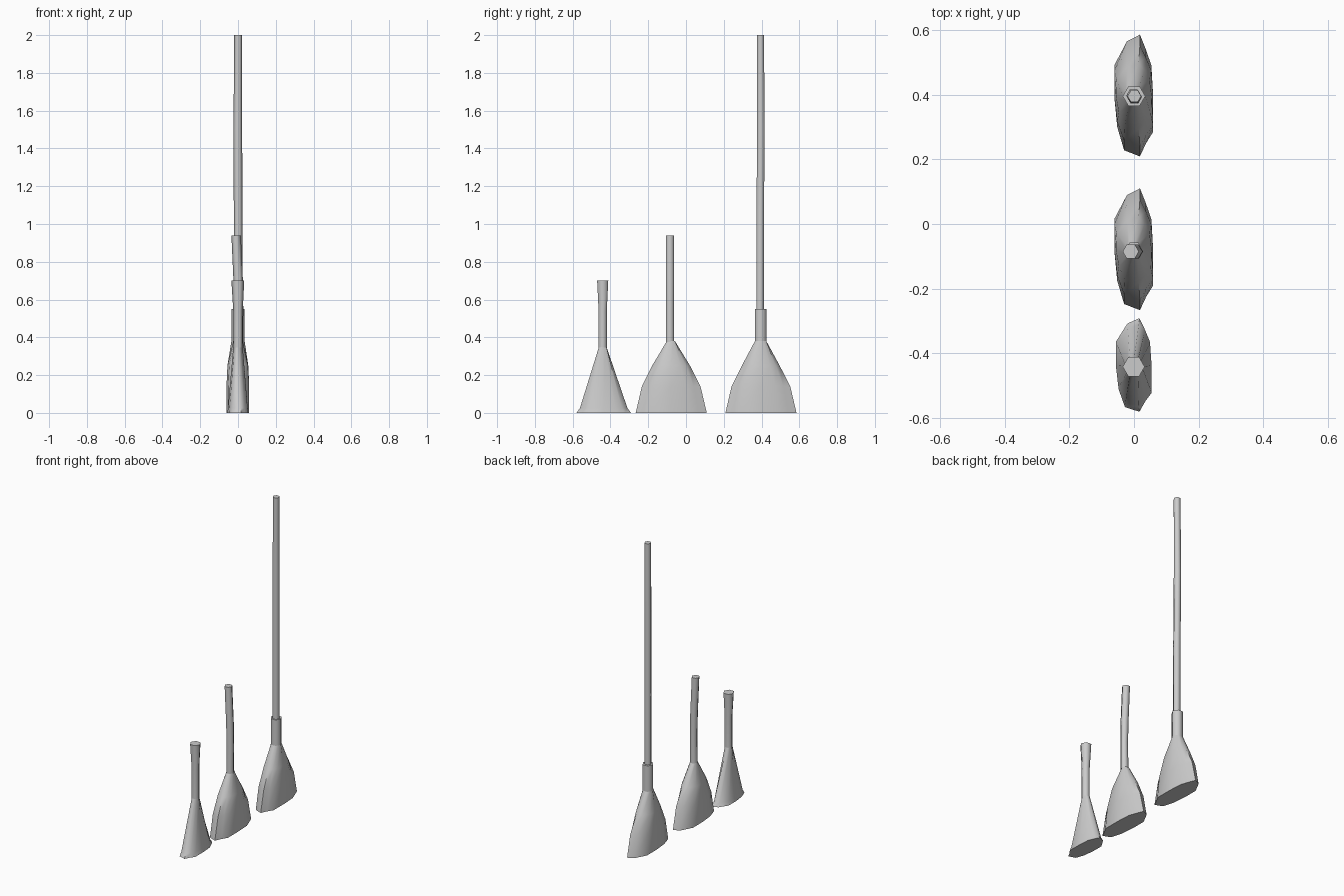
import bpy, bmesh, math

if "Cube" in bpy.data.objects:
    bpy.data.objects.remove(bpy.data.objects["Cube"])

# Flattened, slightly irregular bristle footprint, normalised to about one
FOOT = [(0.97, 0), (0.88, 0.5), (0.6, 0.76), (0.3, 1), (-0.36, 0.89), (-1, 0.5),
        (-1, 0), (-0.85, -0.5), (-0.5, -0.88), (0.3, -0.98), (0.62, -0.76), (0.97, -0.58)]


def hexagon(n):
    pts = []
    for i in range(n):
        a = 2 * math.pi * i / n
        r = 1 if (i * 6) % n == 0 else math.cos(math.pi / 6)
        pts.append((r * math.cos(a), r * math.sin(a)))
    return pts


def loft(name, rings, y0, n=6, cap_top=True):
    """rings: (z, x centre, y offset, x radius, y radius, footprint amount)"""
    bm = bmesh.new()
    base = hexagon(n)
    loops = []
    for z, cx, cy, rx, ry, f in rings:
        loop = []
        for i, (hx, hy) in enumerate(base):
            fx, fy = FOOT[i] if n == 12 else (hx, hy)
            x, y = hx + (fx - hx) * f, hy + (fy - hy) * f
            loop.append(bm.verts.new((cx + x * rx, y0 + cy + y * ry, z)))
        loops.append(loop)
    for a, b in zip(loops, loops[1:]):
        for i in range(n):
            j = (i + 1) % n
            bm.faces.new((a[i], a[j], b[j], b[i]))
    bm.faces.new(loops[0][::-1])
    if cap_top:
        bm.faces.new(loops[-1])
    me = bpy.data.meshes.new(name)
    bm.to_mesh(me)
    bm.free()
    ob = bpy.data.objects.new(name, me)
    bpy.context.collection.objects.link(ob)
    bpy.context.view_layer.objects.active = ob
    for o in bpy.context.selected_objects:
        o.select_set(False)
    ob.select_set(True)
    bpy.ops.object.shade_smooth_by_angle(angle=math.radians(62))
    return ob


def rod(name, rings, y0):
    return loft(name, [(z, cx, cy, r, r, 0) for z, cx, cy, r in rings], y0)


def big_head(name, y0, neck):
    loft(name, [(0, 0, 0, .061, .19, 1), (.14, 0, 0, .061, .157, 1),
                (.25, 0, 0, .056, .103, .85), (.38, 0, 0, neck, neck, 0)],
         y0, 12, False)


# Long broom: bristles, collar and slightly bowed handle
big_head("long_broom_bristles", .395, .035)
rod("long_broom_collar", [(.375, 0, 0, .035), (.55, 0, 0, .035)], .395)
rod("long_broom_handle", [(.5, .002, -.003, .023), (1.0, .001, -.002, .023),
                          (1.5, -.001, .001, .023), (2.0, .001, 0, .021)], .395)

# Medium broom: bristles and bent handle
big_head("medium_broom_bristles", -.08, .025)
rod("medium_broom_handle", [(.375, .002, -.005, .025), (.55, .004, -.005, .024),
                            (.70, .001, -.005, .025), (.94, -.010, -.005, .025)], -.08)

# Small brush: conical bristles with flared hem, handle widening at the end
loft("small_brush_bristles", [(0, 0, 0, .056, .146, 1), (.025, 0, 0, .053, .128, .95),
                              (.35, 0, -.004, .025, .023, 0)], -.437, 12, False)
rod("small_brush_handle", [(.345, 0, -.004, .025), (.54, 0, -.004, .025),
                           (.70, -.001, -.004, .034)], -.437)
